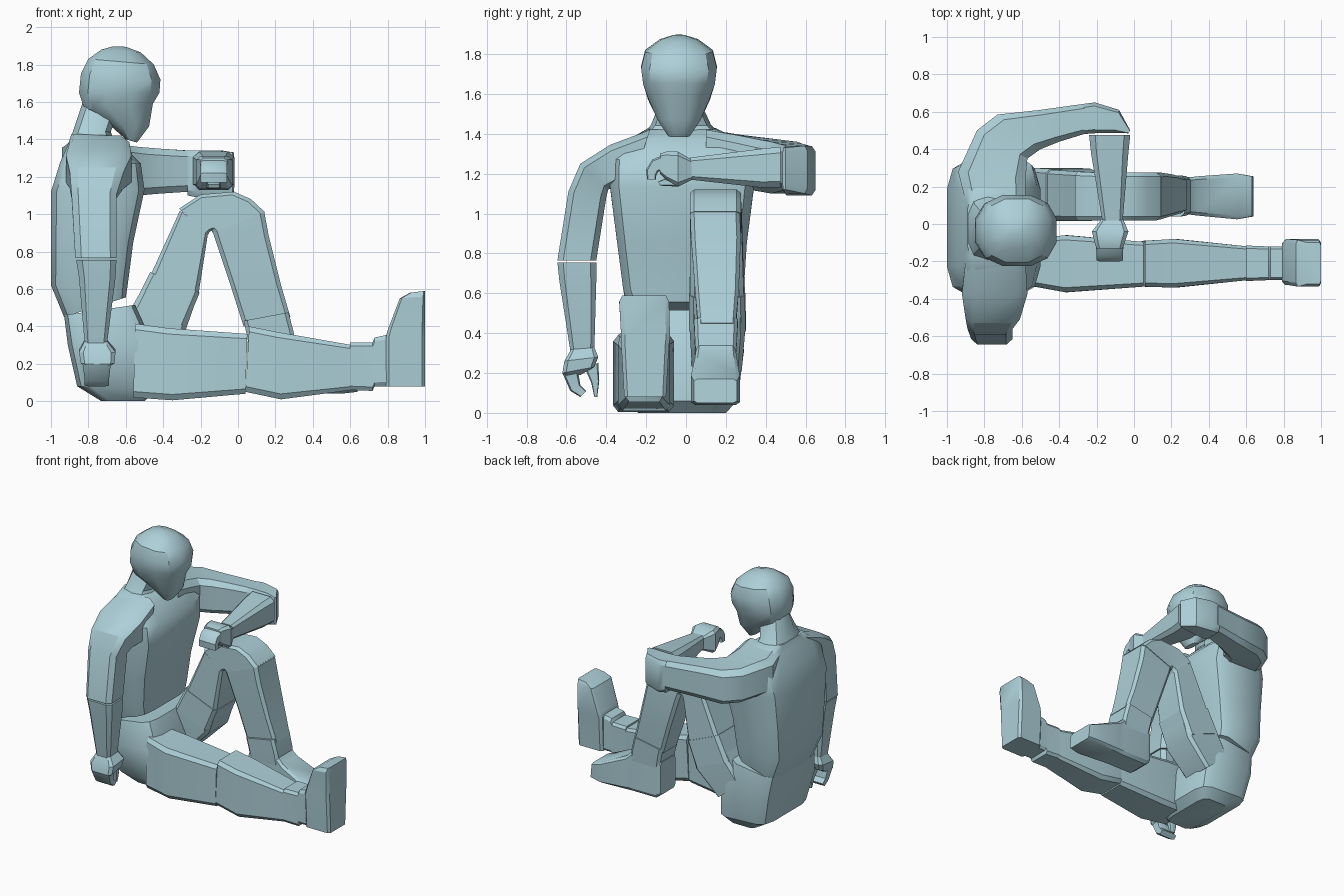
import bpy, bmesh, math
from mathutils import Vector

skin = bpy.data.materials.new("pale blue grey")
skin.diffuse_color = (0.42, 0.63, 0.69, 1)


def profile(n, e):
    """Rounded-box outline with n points, scaled to fill -1..1."""
    f = lambda t: math.copysign(abs(t) ** e, t)
    pts = [(f(math.cos((i + .5) * math.tau / n)), f(math.sin((i + .5) * math.tau / n))) for i in range(n)]
    m = max(p[0] for p in pts)
    return [(a / m, b / m) for a, b in pts]


PLACE = {'x': lambda a, b, w: Vector((w, a, b)),
         'y': lambda a, b, w: Vector((a, w, b)),
         'z': lambda a, b, w: Vector((a, b, w))}


def loft(name, axis, sections, n=8, e=0.3, angle=32):
    """Each section: two outline points (a1, b1, a2, b2) in the plane across
    axis, then the extent (w0, w1) along axis."""
    bm = bmesh.new()
    rings = []
    for a1, b1, a2, b2, w0, w1 in sections:
        ring = []
        for p, q in profile(n, e):
            t, s = (p + 1) / 2, (q + 1) / 2
            ring.append(bm.verts.new(PLACE[axis](a1 + (a2 - a1) * t, b1 + (b2 - b1) * t, w0 + (w1 - w0) * s)))
        rings.append(ring)
    for r0, r1 in zip(rings, rings[1:]):
        for i in range(n):
            j = (i + 1) % n
            bm.faces.new((r0[i], r0[j], r1[j], r1[i]))
    bm.faces.new(rings[0])
    bm.faces.new(rings[-1])
    bmesh.ops.recalc_face_normals(bm, faces=bm.faces)
    me = bpy.data.meshes.new(name)
    bm.to_mesh(me)
    bm.free()
    me.materials.append(skin)
    ob = bpy.data.objects.new(name, me)
    bpy.context.collection.objects.link(ob)
    bpy.ops.object.select_all(action='DESELECT')
    ob.select_set(True)
    bpy.context.view_layer.objects.active = ob
    bpy.ops.object.shade_smooth_by_angle(angle=math.radians(angle))
    return ob


# Head, chin to crown, tilted forward
loft("head", 'y', [
    (-.60, 1.40, -.54, 1.383, -.09, .02),
    (-.69, 1.48, -.475, 1.47, -.145, .075),
    (-.82, 1.56, -.455, 1.59, -.19, .12),
    (-.85, 1.65, -.42, 1.65, -.215, .145),
    (-.84, 1.75, -.415, 1.72, -.225, .155),
    (-.80, 1.83, -.45, 1.80, -.205, .135),
    (-.73, 1.88, -.52, 1.865, -.13, .06),
    (-.67, 1.897, -.60, 1.895, -.06, -.01)], 12, .8)
loft("neck", 'y', [
    (-.91, 1.36, -.66, 1.38, -.23, .19),
    (-.88, 1.45, -.68, 1.44, -.17, .12),
    (-.83, 1.60, -.64, 1.56, -.12, .06)], 10, .7)

# Trunk
loft("torso", 'y', [
    (-.93, .45, -.60, .555, -.29, .27),
    (-1.0, .62, -.59, .62, -.315, .29),
    (-1.0, .85, -.56, .85, -.345, .305),
    (-1.0, 1.12, -.50, 1.13, -.38, .34),
    (-.95, 1.28, -.52, 1.27, -.38, .36),
    (-.91, 1.37, -.62, 1.37, -.29, .27),
    (-.89, 1.43, -.67, 1.42, -.19, .15)], 12, .42, 40)
loft("pelvis", 'y', [
    (-.93, .46, -.55, .515, -.30, .27),
    (-.91, .30, -.46, .32, -.34, .29),
    (-.86, .08, -.44, .06, -.30, .26),
    (-.73, .0, -.50, .0, -.24, .20)], 12, .35)

# Hanging arm
loft("hanging_upper_arm", 'x', [
    (-.18, 1.42, -.26, 1.18, -.90, -.58),
    (-.38, 1.345, -.35, 1.14, -.92, -.57),
    (-.53, 1.25, -.39, 1.12, -.90, -.61),
    (-.59, 1.11, -.40, 1.08, -.89, -.65),
    (-.645, .765, -.45, .765, -.87, -.65)], 8, .4)
loft("hanging_forearm", 'x', [
    (-.645, .755, -.45, .755, -.865, -.65),
    (-.635, .66, -.45, .66, -.85, -.655),
    (-.58, .31, -.46, .31, -.82, -.70)], 8, .4)
loft("hanging_palm", 'x', [
    (-.575, .32, -.46, .33, -.82, -.70),
    (-.61, .26, -.44, .28, -.85, -.655),
    (-.62, .20, -.46, .23, -.84, -.66),
    (-.61, .18, -.53, .19, -.82, -.69)])
loft("hanging_fingers", 'x', [
    (-.62, .20, -.54, .20, -.83, -.68),
    (-.58, .11, -.53, .14, -.82, -.69),
    (-.53, .08, -.50, .11, -.82, -.69)])
loft("hanging_thumb", 'x', [
    (-.51, .23, -.44, .25, -.79, -.71),
    (-.475, .15, -.435, .16, -.77, -.71),
    (-.46, .08, -.445, .08, -.76, -.72)])

# Arm reaching over the knee
loft("raised_upper_arm", 'z', [
    (-.90, .12, -.58, .10, 1.18, 1.42),
    (-.94, .28, -.58, .24, 1.13, 1.395),
    (-.84, .50, -.57, .35, 1.11, 1.37),
    (-.73, .585, -.50, .40, 1.10, 1.36),
    (-.50, .61, -.40, .44, 1.11, 1.35),
    (-.25, .645, -.27, .48, 1.12, 1.34)], 8, .4)
loft("raised_elbow", 'z', [
    (-.27, .642, -.27, .48, 1.10, 1.34),
    (-.21, .65, -.22, .485, 1.09, 1.34),
    (-.08, .61, -.10, .487, 1.10, 1.34),
    (-.02, .50, -.03, .485, 1.12, 1.33)])
loft("raised_forearm", 'z', [
    (-.24, .475, -.02, .475, 1.13, 1.335),
    (-.23, .38, -.03, .38, 1.13, 1.325),
    (-.17, .02, -.06, .02, 1.17, 1.28)], 8, .4)
loft("raised_palm", 'z', [
    (-.17, .03, -.06, .03, 1.17, 1.27),
    (-.225, -.04, -.03, -.04, 1.135, 1.31),
    (-.21, -.10, -.05, -.10, 1.17, 1.31),
    (-.20, -.13, -.06, -.13, 1.20, 1.30)])
loft("raised_fingers", 'x', [
    (-.10, 1.30, -.10, 1.21, -.205, -.055),
    (-.17, 1.27, -.14, 1.21, -.20, -.06),
    (-.20, 1.22, -.15, 1.19, -.20, -.06),
    (-.195, 1.17, -.15, 1.17, -.20, -.06)])
loft("raised_thumb", 'x', [
    (-.05, 1.20, -.04, 1.135, -.17, -.09),
    (-.14, 1.16, -.13, 1.14, -.16, -.10)])

# Bent leg
loft("bent_thigh", 'y', [
    (-.66, .36, -.46, .20, .03, .28),
    (-.57, .50, -.28, .38, .02, .295),
    (-.46, .69, -.21, .58, .02, .29),
    (-.31, 1.02, -.16, .90, .02, .28)], 8, .2)
loft("bent_thigh_band", 'y', [
    (-.56, .51, -.28, .40, .015, .30),
    (-.47, .69, -.205, .58, .015, .295)], 8, .2)
loft("bent_knee", 'y', [
    (-.315, 1.03, -.16, .89, .02, .28),
    (-.20, 1.105, -.155, .90, .02, .275),
    (-.02, 1.12, -.145, .91, .02, .275),
    (.07, 1.08, -.14, .91, .02, .275),
    (.145, 1.01, -.135, .90, .02, .275)], 8, .2)
loft("bent_shin", 'y', [
    (.14, 1.015, -.14, .92, .02, .27),
    (.165, .88, -.12, .86, .025, .275),
    (.23, .62, -.04, .62, .045, .265),
    (.28, .45, .03, .40, .06, .25)], 8, .2)
loft("bent_ankle", 'y', [
    (.27, .475, .03, .43, .04, .26),
    (.30, .36, .05, .34, .045, .255),
    (.31, .28, .06, .28, .05, .25)], 8, .2)
loft("bent_foot", 'y', [
    (.05, .07, .05, .32, .06, .24),
    (.09, .04, .08, .36, .05, .25),
    (.30, .04, .30, .34, .05, .25),
    (.35, .04, .34, .30, .045, .255),
    (.55, .04, .55, .20, .025, .27),
    (.64, .05, .63, .17, .04, .255)], 8, .2)

# Straight leg
loft("straight_thigh", 'y', [
    (-.56, .02, -.55, .415, -.33, -.08),
    (-.35, .005, -.37, .39, -.365, -.06),
    (.04, .04, .05, .36, -.335, -.095)], 8, .2)
loft("straight_shin", 'y', [
    (.04, .05, .06, .40, -.335, -.09),
    (.23, .01, .21, .37, -.34, -.08),
    (.61, .06, .61, .30, -.30, -.12)], 8, .2)
loft("straight_ankle", 'y', [
    (.60, .06, .60, .315, -.305, -.115),
    (.72, .055, .72, .315, -.30, -.12),
    (.73, .08, .73, .34, -.30, -.12),
    (.82, .08, .82, .36, -.30, -.12)], 8, .2)
loft("straight_foot", 'y', [
    (.79, .08, 1.0, .08, -.31, -.10),
    (.79, .34, 1.0, .34, -.325, -.085),
    (.80, .38, 1.0, .38, -.325, -.08),
    (.865, .55, 1.0, .56, -.335, -.085),
    (.92, .58, 1.0, .59, -.32, -.10)], 8, .2)
